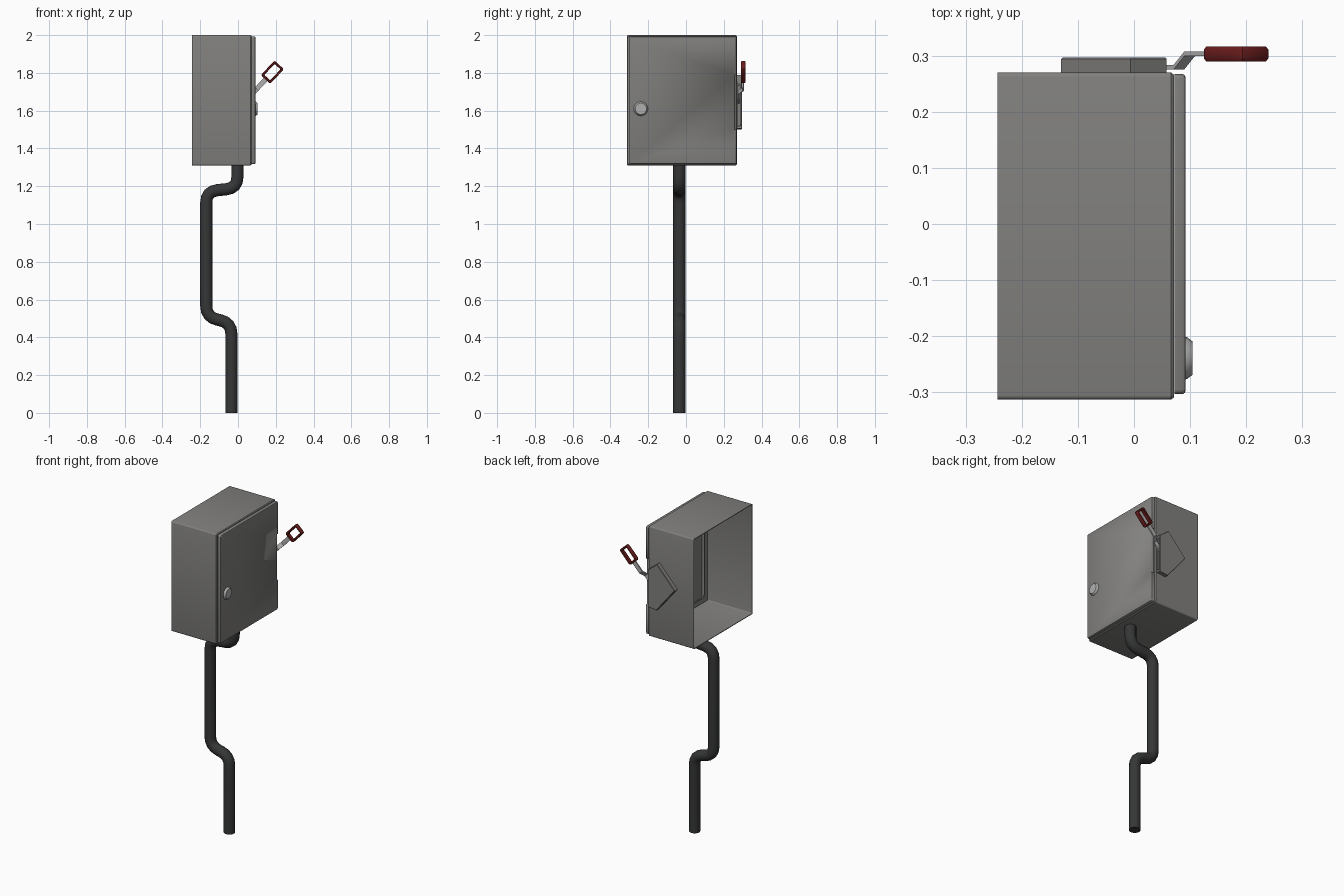
import bpy, bmesh, math
from mathutils import Vector, Matrix

if "Cube" in bpy.data.objects:
    bpy.data.objects.remove(bpy.data.objects["Cube"])


def material(name, rgb):
    m = bpy.data.materials.new(name)
    m.diffuse_color = (*rgb, 1)
    m.use_nodes = True
    m.node_tree.nodes["Principled BSDF"].inputs["Base Color"].default_value = m.diffuse_color
    return m


GREY = material("cabinet grey", (0.22, 0.217, 0.21))
DARK = material("dark conduit", (0.036, 0.037, 0.038))
STEEL = material("bare steel", (0.42, 0.43, 0.42))
RED = material("handle red", (0.15, 0.012, 0.012))


def finish(bm, name, mat, angle=35):
    bmesh.ops.recalc_face_normals(bm, faces=bm.faces)
    me = bpy.data.meshes.new(name)
    bm.to_mesh(me)
    bm.free()
    ob = bpy.data.objects.new(name, me)
    bpy.context.collection.objects.link(ob)
    me.materials.append(mat)
    select(ob)
    bpy.ops.object.shade_smooth_by_angle(angle=math.radians(angle))
    return ob


def select(ob):
    bpy.ops.object.select_all(action='DESELECT')
    ob.select_set(True)
    bpy.context.view_layer.objects.active = ob


def rounded(cu, cv, hu, hv, r, seg=3):
    """Rounded rectangle outline."""
    pts = []
    for k, (su, sv) in enumerate(((1, 1), (-1, 1), (-1, -1), (1, -1))):
        for i in range(seg + 1):
            a = math.pi / 2 * (k + i / seg)
            pts.append((cu + su * (hu - r) + r * math.cos(a),
                        cv + sv * (hv - r) + r * math.sin(a)))
    return pts


def loft(name, mat, loops, place, closed, angle=35):
    """Bridge (outline, depth) loops; either a closed tube or capped ends."""
    bm = bmesh.new()
    rings = [[bm.verts.new(place(u, v, d)) for u, v in pts] for pts, d in loops]
    n = len(rings[0])
    pairs = list(zip(rings, rings[1:])) + ([(rings[-1], rings[0])] if closed else [])
    for a, b in pairs:
        for i in range(n):
            j = (i + 1) % n
            bm.faces.new((a[i], a[j], b[j], b[i]))
    if not closed:
        bm.faces.new(rings[0])
        bm.faces.new(rings[-1])
    return finish(bm, name, mat, angle)


def cut(ob, lo, hi):
    """Subtract an axis-aligned block."""
    bm = bmesh.new()
    bmesh.ops.create_cube(bm, size=1)
    for v in bm.verts:
        v.co = [l + (h - l) * (c + 0.5) for l, h, c in zip(lo, hi, v.co)]
    cutter = finish(bm, "cutter", GREY)
    cutter.hide_render = True
    mod = ob.modifiers.new("cut", 'BOOLEAN')
    mod.operation = 'DIFFERENCE'
    mod.solver = 'EXACT'
    mod.object = cutter
    select(ob)
    bpy.ops.object.modifier_apply(modifier=mod.name)
    bpy.data.objects.remove(cutter)


def facing_x(u, v, d):
    return (d, u, v)


# Cabinet shell: open back, inward flange at the door side
def shell(inset, r):
    return rounded(-0.0215, 1.655, 0.2915 - inset, 0.345 - inset, r)


loft("cabinet_shell", GREY, [
    (shell(0, 0.008), -0.243), (shell(0, 0.008), 0.066), (shell(0.004, 0.006), 0.071),
    (shell(0.035, 0.02), 0.071), (shell(0.035, 0.02), 0.067),
    (shell(0.004, 0.005), 0.067), (shell(0.004, 0.005), -0.243)], facing_x, True)


# Door: shallow tray with a notch beside the switch
def panel(inset, r):
    return rounded(-0.018, 1.655, 0.285 - inset, 0.338 - inset, r)


door = loft("door", GREY, [
    (panel(0.018, 0.012), 0.087), (panel(0.015, 0.012), 0.072), (panel(0, 0.008), 0.072),
    (panel(0, 0.008), 0.087), (panel(0.002, 0.008), 0.0905), (panel(0.006, 0.006), 0.092)],
    facing_x, False)
cut(door, (0.05, 0.256, 1.5), (0.12, 0.3, 1.79))


# Door latch: low tapered disc
def disc(r):
    return [(-0.239 + r * math.cos(math.tau * i / 20), 1.61 + r * math.sin(math.tau * i / 20))
            for i in range(20)]


loft("latch_knob", STEEL, [(disc(0.038), 0.091), (disc(0.037), 0.095),
                           (disc(0.03), 0.104)], facing_x, False)

# Switch housing: five-sided plate on the side, slotted for the lever
outline = [(0.058, 1.74), (-0.006, 1.79), (-0.13, 1.655), (-0.003, 1.5), (0.058, 1.505)]


def shrink(k):
    return [(-0.01 + (x + 0.01) * k, 1.65 + (z - 1.65) * k) for x, z in outline]


housing = loft("switch_housing", GREY, [(outline, 0.268), (outline, 0.294),
                                        (shrink(0.97), 0.297)],
               lambda u, v, d: (u, d, v), False, 20)
cut(housing, (0.035, 0.273, 1.52), (0.1, 0.288, 1.73))

# Lever and handle share a tilted frame centred on the grip
frame = Matrix.Translation((0.182, 0.303, 1.804)) @ Matrix.Rotation(math.radians(-47), 4, 'Y')


def tilted(u, v, d):
    return frame @ Vector((u, d, v))


# Lever: cranked flat bar
bm = bmesh.new()
path = [(-0.215, -0.024), (-0.15, -0.024), (-0.122, 0), (-0.043, 0)]
rows = []
for s, y in path:
    rows.append([bm.verts.new(tilted(s, v, y + d))
                 for v, d in ((-0.013, -0.004), (0.013, -0.004), (0.013, 0.004), (-0.013, 0.004))])
for a, b in zip(rows, rows[1:]):
    for i in range(4):
        j = (i + 1) % 4
        bm.faces.new((a[i], a[j], b[j], b[i]))
bm.faces.new(rows[0])
bm.faces.new(rows[-1])
finish(bm, "switch_lever", STEEL, 20)


# Handle: chamfered rectangular ring
def grip(inset, r):
    return rounded(0, 0, 0.053 - inset, 0.034 - inset, r, 2)


loft("handle_grip", RED, [
    (grip(0.003, 0.008), -0.013), (grip(0, 0.009), -0.008), (grip(0, 0.009), 0.008),
    (grip(0.003, 0.008), 0.013), (grip(0.010, 0.005), 0.013), (grip(0.013, 0.004), 0.009),
    (grip(0.013, 0.004), -0.009), (grip(0.010, 0.005), -0.013)], tilted, True)

# Conduit: round pipe along a filleted path
corners = [Vector((x, -0.035, z)) for x, z in (
    (-0.035, 0), (-0.035, 0.477), (-0.168, 0.507), (-0.168, 1.173), (-0.003, 1.19), (-0.003, 1.312))]
pts = [corners[0]]
for a, b, c in zip(corners, corners[1:], corners[2:]):
    p = b + (a - b).normalized() * 0.06
    q = b + (c - b).normalized() * 0.06
    for i in range(5):
        t = i / 4
        pts.append(p * (1 - t) ** 2 + b * (2 * t * (1 - t)) + q * t ** 2)
pts.append(corners[-1])
bm = bmesh.new()
rings = []
for i, p in enumerate(pts):
    t = (pts[min(i + 1, len(pts) - 1)] - pts[max(i - 1, 0)]).normalized()
    side = Vector((0, 1, 0))
    up = t.cross(side)
    rings.append([bm.verts.new(p + 0.033 * (side * math.cos(a) + up * math.sin(a)))
                  for a in (math.tau * k / 14 for k in range(14))])
for a, b in zip(rings, rings[1:]):
    for i in range(14):
        j = (i + 1) % 14
        bm.faces.new((a[i], a[j], b[j], b[i]))
bm.faces.new(rings[0])
bm.faces.new(rings[-1])
finish(bm, "conduit_pipe", DARK, 50)
